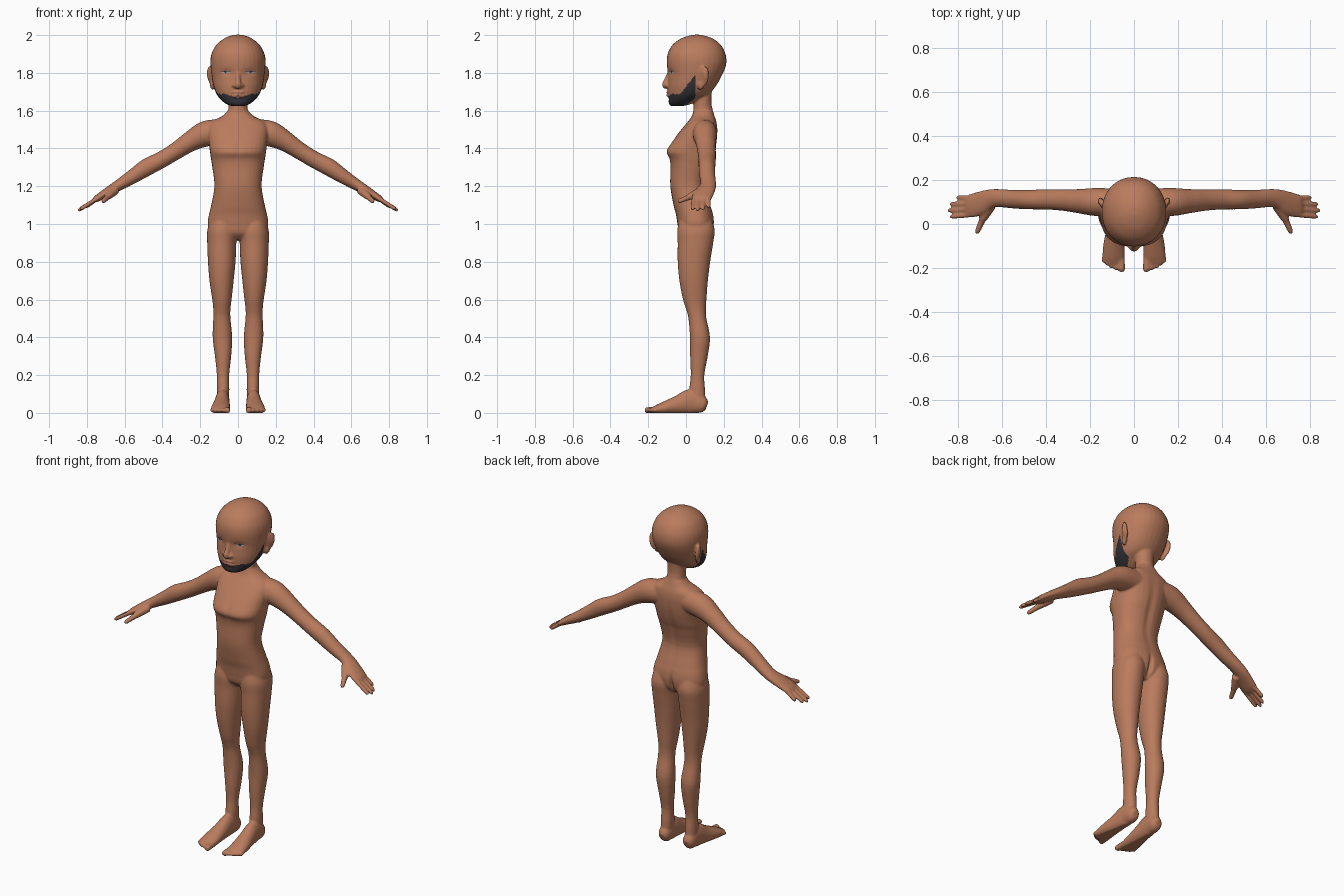
import bpy, bmesh, math
from mathutils import Vector, Matrix
from mathutils.bvhtree import BVHTree


def material(name, rgb):
    m = bpy.data.materials.new(name)
    m.diffuse_color = (*rgb, 1)
    return m


SKIN = material("brown skin", (0.49, 0.20, 0.11))
BEARD = material("dark beard", (0.035, 0.032, 0.038))
WHITE = material("eye white", (0.42, 0.40, 0.40))
IRIS = material("dark iris", (0.05, 0.06, 0.09))
SIDES = (1, -1)
bm = bmesh.new()


def refine(rows, n=4):
    """Catmull-Rom interpolation between the given rows."""
    out = []
    for i in range(len(rows) - 1):
        a, b = rows[max(i - 1, 0)], rows[i]
        c, d = rows[i + 1], rows[min(i + 2, len(rows) - 1)]
        for k in range(n):
            t = k / n
            out.append([0.5 * (2 * q + (r - p) * t + (2 * p - 5 * q + 4 * r - s) * t * t
                               + (3 * q - p - 3 * r + s) * t ** 3)
                        for p, q, r, s in zip(a, b, c, d)])
    return out + [list(rows[-1])]


def loft(rows, side, up=None, power=2.0, mirror=True, seg=32):
    """Closed tube through rows (x, y, z, radius along side, other radius)."""
    rows = refine(rows)
    side = Vector(side)
    for sx in SIDES if mirror else (1,):
        rings = []
        for i, (x, y, z, rs, rt) in enumerate(rows):
            tan = up and Vector(up) or (Vector(rows[min(i + 1, len(rows) - 1)][:3])
                                        - Vector(rows[max(i - 1, 0)][:3]))
            t = tan.cross(side).normalized()
            s = t.cross(tan).normalized()
            ring = []
            for k in range(seg):
                a = math.tau * k / seg
                c, d = math.cos(a), math.sin(a)
                c = math.copysign(abs(c) ** (2 / power), c)
                d = math.copysign(abs(d) ** (2 / power), d)
                p = Vector((x, y, z)) + s * rs * c + t * rt * d
                ring.append(bm.verts.new((p.x * sx, p.y, p.z)))
            rings.append(ring)
        for r0, r1 in zip(rings, rings[1:]):
            for k in range(seg):
                j = (k + 1) % seg
                bm.faces.new((r0[k], r0[j], r1[j], r1[k]))
        bm.faces.new(rings[0][::-1])
        bm.faces.new(rings[-1])


def column(rows, **kw):
    """Upright loft through rows (z, x0, x1, y front, y back)."""
    loft([((a + b) / 2, (f + k) / 2, z, (b - a) / 2, (k - f) / 2) for z, a, b, f, k in rows],
         (1, 0, 0), up=(0, 0, 1), **kw)


def centred(rows, **kw):
    column([(z, -w, w, f, k) for z, w, f, k in rows], mirror=False, **kw)


def ball(pos, radii, rot=Matrix()):
    bmesh.ops.create_uvsphere(bm, u_segments=24, v_segments=16, radius=1,
                              matrix=Matrix.Translation(pos) @ rot @ Matrix.Diagonal((*radii, 1)))


def finger(a, b, r0, r1):
    """Tapered digit with a round tip."""
    a, b = Vector(a), Vector(b)
    rows = [(*a.lerp(b, t), r, r) for t, r in
            ((0, r0), (0.5, (r0 + r1) / 2), (0.85, r1), (0.95, r1 * 0.75), (1, r1 * 0.3))]
    loft(rows, (0, 0.3, 1), seg=16)


# torso
centred([(0.915, 0.09, 0.0, 0.10), (0.95, 0.145, -0.035, 0.135), (1.0, 0.16, -0.045, 0.148),
         (1.05, 0.154, -0.053, 0.144), (1.1, 0.142, -0.066, 0.13), (1.2, 0.125, -0.083, 0.106),
         (1.3, 0.136, -0.082, 0.126), (1.345, 0.143, -0.088, 0.142), (1.385, 0.149, -0.104, 0.154),
         (1.44, 0.156, -0.07, 0.164), (1.5, 0.16, -0.025, 0.167), (1.54, 0.145, 0.008, 0.162),
         (1.57, 0.085, 0.03, 0.152), (1.6, 0.054, 0.04, 0.143)], power=2.35)
# neck
centred([(1.54, 0.06, 0.03, 0.15), (1.6, 0.052, 0.038, 0.142),
         (1.65, 0.051, 0.04, 0.134), (1.74, 0.056, 0.03, 0.14)])
# head
centred([(1.624, 0.03, -0.078, -0.02), (1.635, 0.062, -0.09, 0.025), (1.66, 0.093, -0.094, 0.07),
         (1.69, 0.115, -0.096, 0.122), (1.73, 0.13, -0.097, 0.158), (1.78, 0.139, -0.094, 0.187),
         (1.83, 0.145, -0.1, 0.209), (1.87, 0.146, -0.102, 0.214), (1.91, 0.137, -0.094, 0.206),
         (1.95, 0.114, -0.07, 0.183), (1.98, 0.077, -0.03, 0.145), (1.995, 0.045, 0.01, 0.105),
         (2.002, 0.015, 0.04, 0.075)], power=2.1)
# nose and lips
loft([(0, -0.088, 1.80, 0.010, 0.012), (0, -0.1, 1.765, 0.013, 0.014),
      (0, -0.108, 1.738, 0.018, 0.019), (0, -0.1, 1.722, 0.014, 0.014)], (1, 0, 0), mirror=False)
for sx in SIDES:
    ball((0.019 * sx, -0.097, 1.733), (0.013, 0.016, 0.012))
ball((0, -0.09, 1.697), (0.036, 0.016, 0.007))
ball((0, -0.09, 1.681), (0.03, 0.015, 0.007))
# ears
for sx in SIDES:
    rot = (Matrix.Rotation(math.radians(-22 * sx), 4, 'Z')
           @ Matrix.Rotation(math.radians(6 * sx), 4, 'Y')
           @ Matrix.Rotation(math.radians(-8), 4, 'X'))
    ball((0.143 * sx, 0.092, 1.782), (0.012, 0.032, 0.056), rot)
    ball((0.136 * sx, 0.078, 1.735), (0.012, 0.018, 0.026), rot)
# arms and palms
loft([(0.08, 0.1, 1.49, 0.06, 0.065), (0.17, 0.1, 1.478, 0.064, 0.068),
      (0.25, 0.104, 1.438, 0.055, 0.054), (0.32, 0.109, 1.392, 0.049, 0.046),
      (0.40, 0.112, 1.343, 0.046, 0.044), (0.48, 0.111, 1.302, 0.044, 0.046),
      (0.55, 0.113, 1.256, 0.042, 0.039), (0.62, 0.118, 1.212, 0.041, 0.031),
      (0.66, 0.112, 1.188, 0.045, 0.027), (0.70, 0.095, 1.164, 0.053, 0.023),
      (0.745, 0.081, 1.136, 0.053, 0.018), (0.765, 0.08, 1.124, 0.044, 0.011)], (0, 1, 0))
# fingers and thumbs
for y0, y1, x1, z1 in ((0.119, 0.120, 0.808, 1.088), (0.093, 0.090, 0.838, 1.075),
                       (0.067, 0.061, 0.848, 1.07), (0.042, 0.033, 0.838, 1.076)):
    finger((0.735, y0, 1.142), (x1, y1, z1), 0.0115, 0.0108)
finger((0.65, 0.085, 1.178), (0.695, 0.012, 1.14), 0.024, 0.018)
finger((0.685, 0.03, 1.148), (0.717, -0.044, 1.117), 0.016, 0.012)
# legs
column([(0.04, 0.05, 0.11, 0.03, 0.103), (0.12, 0.046, 0.112, 0.018, 0.101),
        (0.2, 0.047, 0.112, 0.025, 0.097), (0.3, 0.036, 0.122, 0.022, 0.115),
        (0.4, 0.031, 0.134, 0.021, 0.127), (0.5, 0.04, 0.131, 0.013, 0.108),
        (0.55, 0.04, 0.131, 0.0, 0.105), (0.6, 0.034, 0.136, -0.016, 0.108),
        (0.7, 0.023, 0.151, -0.035, 0.116), (0.8, 0.013, 0.159, -0.044, 0.128),
        (0.9, 0.009, 0.163, -0.044, 0.144), (0.97, 0.004, 0.162, -0.046, 0.152),
        (1.04, 0.015, 0.14, -0.03, 0.13)], power=2.1)
# feet
loft([(0.08, 0.11, 0.035, 0.018, 0.022), (0.08, 0.09, 0.042, 0.034, 0.044),
      (0.082, 0.03, 0.06, 0.037, 0.066), (0.086, -0.04, 0.043, 0.043, 0.05),
      (0.091, -0.1, 0.029, 0.049, 0.037), (0.093, -0.15, 0.018, 0.05, 0.026),
      (0.092, -0.18, 0.014, 0.042, 0.015)], (1, 0, 0))
# toes
for x, y, r in ((0.056, -0.219, 0.017), (0.081, -0.21, 0.012), (0.102, -0.202, 0.0115),
                (0.121, -0.19, 0.011), (0.138, -0.175, 0.011)):
    finger((x * 0.9 + 0.009, -0.14, 0.018), (x, y, 0.013), r, r * 0.95)

# fuse the parts into one smooth skin
bmesh.ops.recalc_face_normals(bm, faces=bm.faces)
src_mesh = bpy.data.meshes.new("body_parts")
bm.to_mesh(src_mesh)
bm.free()
src = bpy.data.objects.new("body_parts", src_mesh)
bpy.context.collection.objects.link(src)
remesh = src.modifiers.new("fuse", 'REMESH')
remesh.mode, remesh.voxel_size = 'VOXEL', 0.0058
smooth = src.modifiers.new("soften", 'SMOOTH')
smooth.factor, smooth.iterations = 0.5, 4
mesh = bpy.data.meshes.new_from_object(src.evaluated_get(bpy.context.evaluated_depsgraph_get()))
bpy.data.objects.remove(src)

# sculpted hollows and bumps: centre, radii, push
SCULPT = [((0.062, -0.085, 1.803), (0.035, 0.05, 0.018), (0, 0.007, 0)),     # eye sockets
          ((0.165, 0.1, 1.79), (0.03, 0.013, 0.03), (-0.006, 0, 0)),         # ear hollows
          ((0, 0.15, 0.965), (0.011, 0.05, 0.06), (0, -0.022, 0)),           # seat cleft
          ((0, 0.14, 1.3), (0.02, 0.06, 0.17), (0, -0.007, 0)),              # spine
          ((0, -0.1, 1.4), (0.014, 0.05, 0.05), (0, 0.005, 0)),              # breastbone
          ((0, -0.09, 1.66), (0.03, 0.03, 0.008), (0, 0.004, 0)),            # below the lip
          ((0, -0.09, 1.689), (0.04, 0.03, 0.003), (0, 0.005, 0))]           # mouth line
for v in mesh.vertices:
    x, y, z = v.co
    move = Vector()
    for c, r, push in SCULPT:
        d = ((abs(x) - c[0]) / r[0]) ** 2 + ((y - c[1]) / r[1]) ** 2 + ((z - c[2]) / r[2]) ** 2
        if d < 6:
            move += Vector((math.copysign(push[0], x), push[1], push[2])) * math.exp(-d)
    v.co += move
    v.co.z = max(v.co.z, 0.0)  # flat soles


def is_beard(p):
    if not 1.605 < p.z < 1.79 or p.y > min(0.05, (p.z - 1.635) * 1.43 + 0.005):
        return False
    if p.y < -0.03:
        return p.z < 1.668 + 0.02 * min(1, abs(p.x) / 0.07)
    return p.z < 1.688 + (p.y + 0.03) * 1.3


# skin and beard colours
mesh.materials.clear()
mesh.materials.append(SKIN)
mesh.materials.append(BEARD)
for f in mesh.polygons:
    f.use_smooth = True
    f.material_index = int(is_beard(f.center))
body = bpy.data.objects.new("body", mesh)
body.data.name = "body"
bpy.context.collection.objects.link(body)

tree = BVHTree.FromPolygons([v.co for v in mesh.vertices], [p.vertices[:] for p in mesh.polygons])


def face_plate(name, cx, cz, w, h, lift, mat):
    """Thin oval patch laid on the face."""
    pb = bmesh.new()

    def hit(x, z):
        loc = tree.ray_cast(Vector((x, -1, z)), Vector((0, 1, 0)))[0]
        return pb.verts.new((x, loc.y - lift, z))
    turns = [math.tau * k / 16 for k in range(16)]
    ring = [hit(cx + w * math.cos(a), cz + h * math.sin(a)) for a in turns]
    mid = hit(cx, cz)
    for i in range(16):
        pb.faces.new((mid, ring[i], ring[(i + 1) % 16]))
    bmesh.ops.reverse_faces(pb, faces=[f for f in pb.faces if f.normal.y > 0])
    me = bpy.data.meshes.new(name)
    pb.to_mesh(me)
    pb.free()
    me.materials.append(mat)
    bpy.context.collection.objects.link(bpy.data.objects.new(name, me))


# eyes
for sx, tag in ((1, "left"), (-1, "right")):
    face_plate("eye_white_" + tag, 0.066 * sx, 1.803, 0.022, 0.006, 0.002, WHITE)
    face_plate("iris_" + tag, 0.066 * sx, 1.803, 0.0065, 0.006, 0.003, IRIS)
    face_plate("eyelash_" + tag, 0.066 * sx, 1.809, 0.027, 0.0022, 0.0035, BEARD)
